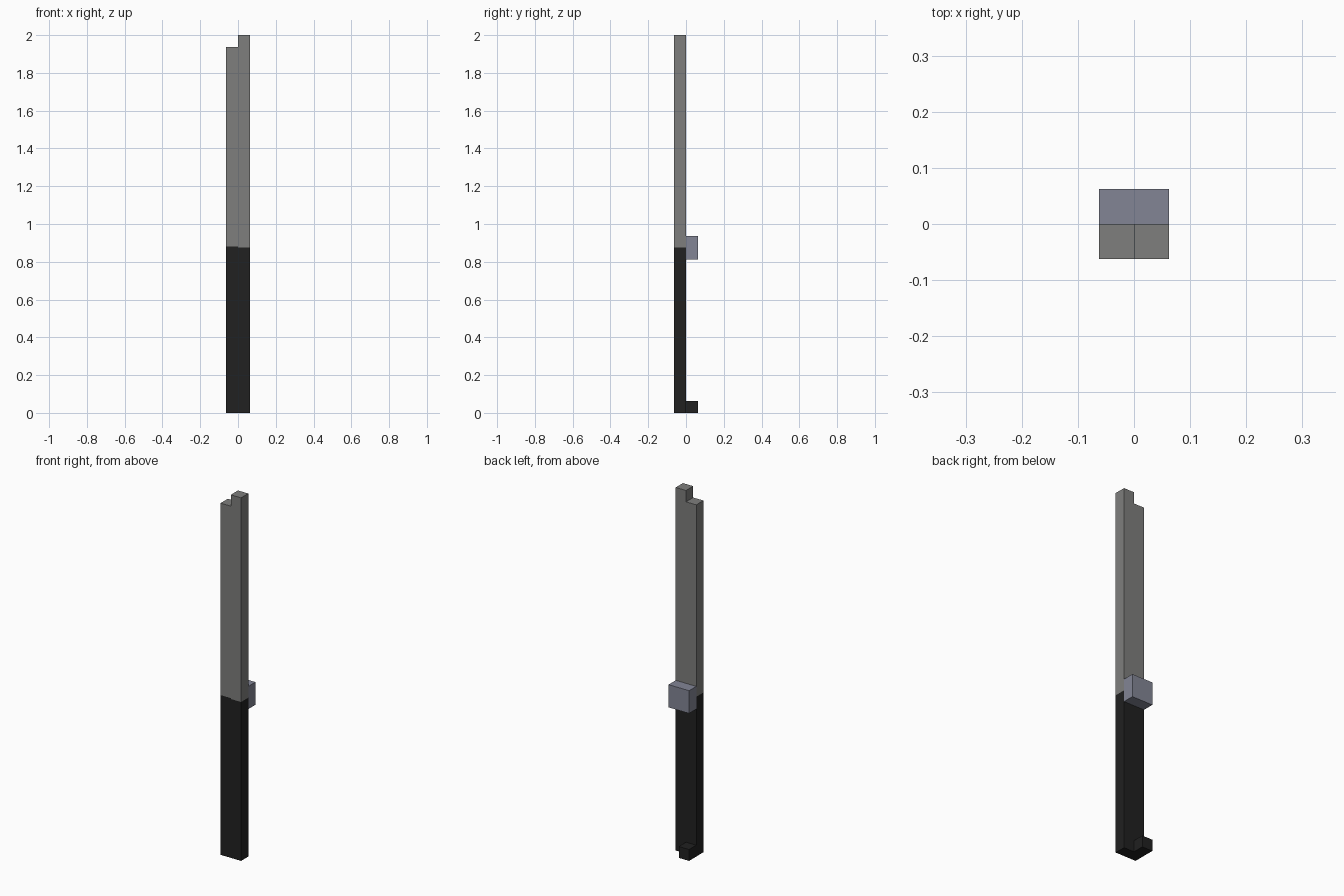
import bpy
import bmesh

cube = bpy.data.objects.get("Cube")
if cube:
    bpy.data.objects.remove(cube, do_unlink=True)

U = 0.0625  # one block unit


def material(name, rgb):
    m = bpy.data.materials.new(name)
    m.use_nodes = True
    m.diffuse_color = (*rgb, 1)
    m.node_tree.nodes["Principled BSDF"].inputs["Base Color"].default_value = (*rgb, 1)
    return m


def slab(name, outline, y0, y1, mat):
    """Extrude an x-z outline from y0 to y1."""
    bm = bmesh.new()
    face = bm.faces.new([bm.verts.new((x, y0, z)) for x, z in outline])
    ext = bmesh.ops.extrude_face_region(bm, geom=[face])
    moved = [v for v in ext["geom"] if isinstance(v, bmesh.types.BMVert)]
    bmesh.ops.translate(bm, verts=moved, vec=(0, y1 - y0, 0))
    bmesh.ops.recalc_face_normals(bm, faces=bm.faces[:])
    me = bpy.data.meshes.new(name)
    bm.to_mesh(me)
    bm.free()
    me.materials.append(mat)
    ob = bpy.data.objects.new(name, me)
    bpy.context.collection.objects.link(ob)
    return ob


def rect(x0, x1, z0, z1):
    return [(x0, z0), (x1, z0), (x1, z1), (x0, z1)]


def stepped(z0, z_right, z_left):
    """Bar outline whose top changes height at x = 0."""
    return [(-U, z0), (U, z0), (U, z_left), (0, z_left), (0, z_right), (-U, z_right)]


steel = material("steel grey", (0.21, 0.21, 0.205))
black = material("grip black", (0.015, 0.015, 0.015))
blue_grey = material("guard blue grey", (0.225, 0.235, 0.30))

# Blade with a notched tip, its base meeting the slightly uneven grip top
slab("blade", [(-U, 0.88), (0, 0.88), (0, 14 * U), (U, 14 * U),
               (U, 32 * U), (0, 32 * U), (0, 31 * U), (-U, 31 * U)], -U, 0, steel)
# Grip
slab("grip", stepped(0, 0.88, 14 * U), -U, 0, black)
# Guard block on the back
slab("guard", rect(-U, U, 13 * U, 15 * U), 0, U, blue_grey)
# Small spur at the foot of the grip
slab("pommel_spur", rect(-U, 0, 0, U), 0, U, black)
